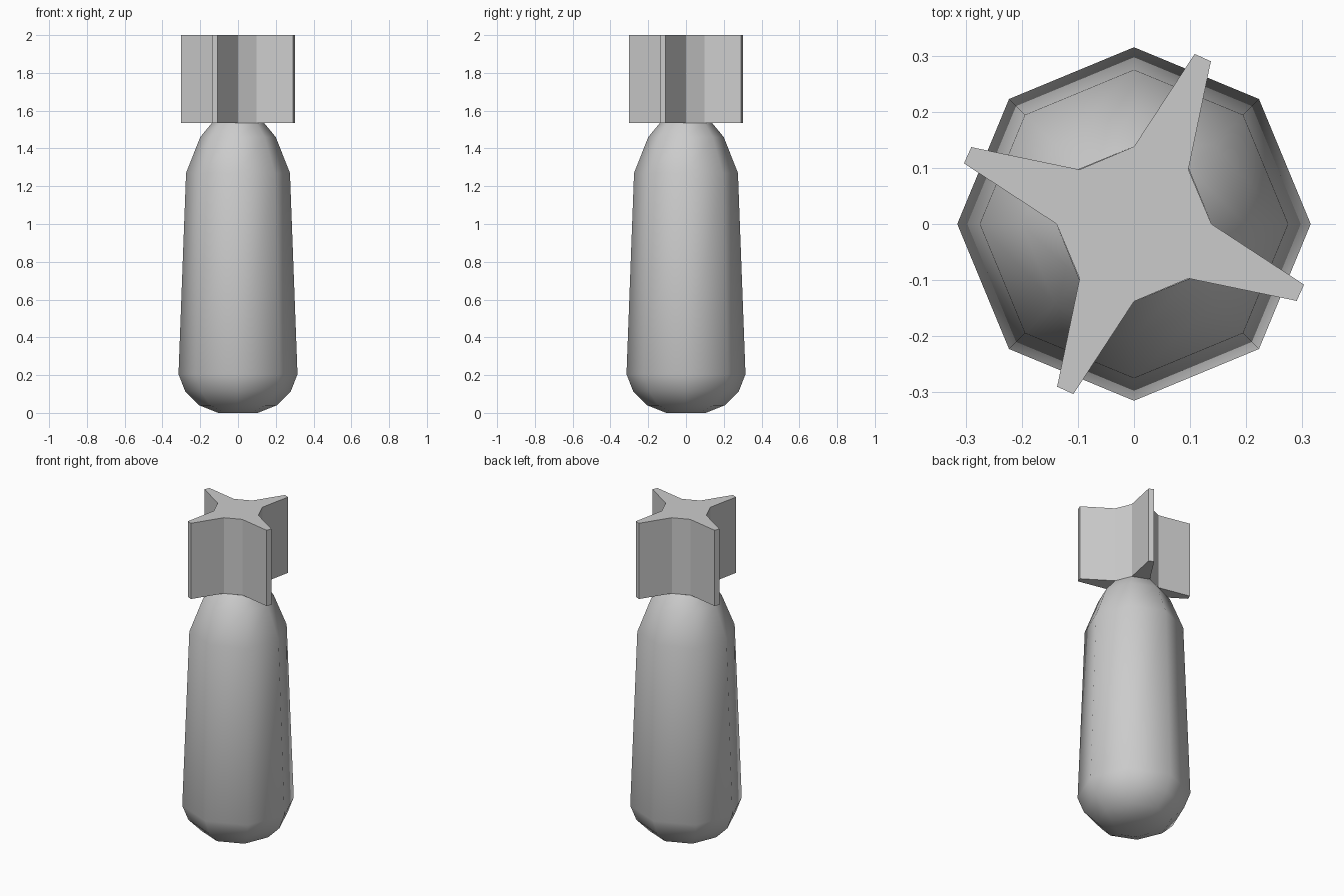
import bpy, bmesh
from math import cos, sin, radians
from mathutils import Matrix, Vector

if "Cube" in bpy.data.objects:
    bpy.data.objects.remove(bpy.data.objects["Cube"])

SIDES = 8


def finish(bm, name, smooth_angle=None):
    bmesh.ops.recalc_face_normals(bm, faces=bm.faces)
    mesh = bpy.data.meshes.new(name)
    bm.to_mesh(mesh)
    bm.free()
    obj = bpy.data.objects.new(name, mesh)
    bpy.context.collection.objects.link(obj)
    if smooth_angle:
        bpy.ops.object.select_all(action='DESELECT')
        obj.select_set(True)
        bpy.context.view_layer.objects.active = obj
        bpy.ops.object.shade_smooth_by_angle(angle=radians(smooth_angle))
    return obj


# Casing: eight-sided lathe of (radius, height), open where the tail sits
profile = [(0.105, 0.0), (0.205, 0.04), (0.28, 0.115), (0.315, 0.205),
           (0.275, 1.27), (0.20, 1.46), (0.138, 1.535)]
bm = bmesh.new()
rings = [[bm.verts.new((r * cos(radians(45 * i)), r * sin(radians(45 * i)), z))
          for i in range(SIDES)] for r, z in profile]
for low, high in zip(rings, rings[1:]):
    for i in range(SIDES):
        j = (i + 1) % SIDES
        bm.faces.new((low[i], low[j], high[j], high[i]))
bm.faces.new(rings[0][::-1])
finish(bm, "casing", 60)

# Tail: octagonal core with a tapered fin pulled from every other side
quarter = [(0.097, -0.097), (0.290, -0.137), (0.303, -0.108), (0.138, 0.0)]
bm = bmesh.new()
outline = []
for k in range(4):
    turn = Matrix.Rotation(radians(90 * k), 3, 'Z')
    outline += [bm.verts.new(turn @ Vector((x, y, 1.535))) for x, y in quarter]
base = bm.faces.new(outline)
top = bmesh.ops.extrude_face_region(bm, geom=[base], use_keep_orig=True)
bmesh.ops.translate(bm, vec=(0, 0, 0.465),
                    verts=[g for g in top["geom"] if isinstance(g, bmesh.types.BMVert)])
finish(bm, "tail_fins")
